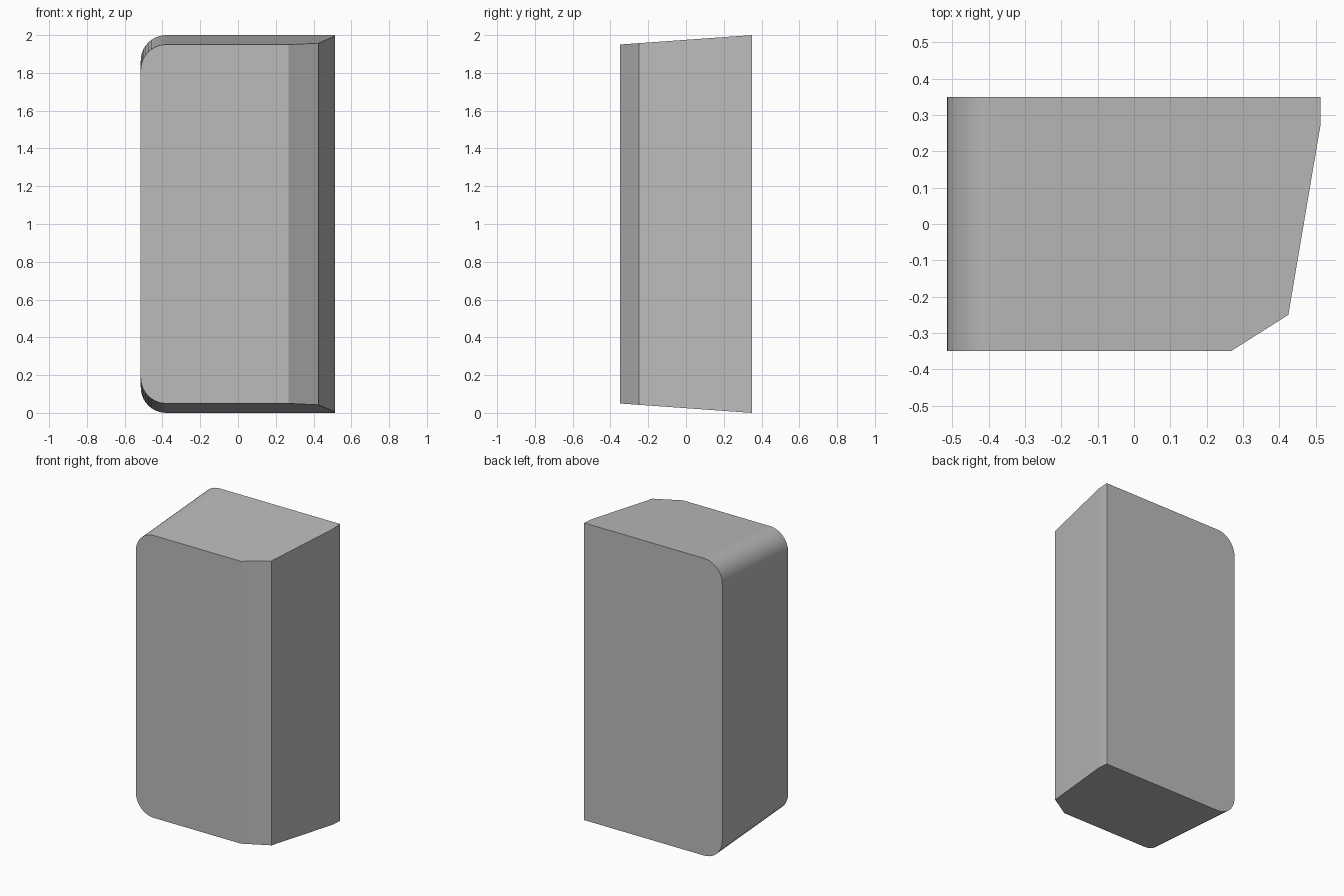
import bpy, bmesh, math

if "Cube" in bpy.data.objects:
    bpy.data.objects.remove(bpy.data.objects["Cube"], do_unlink=True)

LEFT, RADIUS, STEPS = -0.515, 0.135, 10

# Single matte grey
grey = bpy.data.materials.new("neutral grey")
grey.use_nodes = True
colour = (0.5, 0.5, 0.5, 1)
grey.diffuse_color = colour
grey.node_tree.nodes["Principled BSDF"].inputs["Base Color"].default_value = colour


def section(y, right):
    """Upright outline: square corners on one side, round ones on the other."""
    half = 0.975 + y * 0.025 / 0.35
    pts = [(right, 1 - half), (right, 1 + half)]
    for side in (1, -1):
        for i in range(STEPS + 1):
            t = i / STEPS if side > 0 else 1 - i / STEPS
            a = t * math.pi / 2
            x = LEFT + RADIUS * (1 - math.sin(a))
            z = 1 + side * (half - RADIUS + RADIUS * math.cos(a))
            pts.append((x, z))
    return [(x, y, z) for x, z in pts]


# Loft of the outline from the chamfered front to the taller back
bm = bmesh.new()
levels = [(-0.35, 0.267), (-0.25, 0.425), (0.27, 0.513), (0.35, 0.513)]
rings = [[bm.verts.new(p) for p in section(y, r)] for y, r in levels]
for a, b in zip(rings, rings[1:]):
    for i in range(len(a)):
        j = (i + 1) % len(a)
        bm.faces.new((a[i], a[j], b[j], b[i]))
bm.faces.new(rings[0])
bm.faces.new(rings[-1])
bmesh.ops.recalc_face_normals(bm, faces=bm.faces)

mesh = bpy.data.meshes.new("block_body")
bm.to_mesh(mesh)
bm.free()
mesh.materials.append(grey)
body = bpy.data.objects.new("block_body", mesh)
bpy.context.collection.objects.link(body)

# Smooth rounded edges, crisp corners
bpy.ops.object.select_all(action="DESELECT")
body.select_set(True)
bpy.context.view_layer.objects.active = body
bpy.ops.object.shade_smooth_by_angle(angle=math.radians(30))
weighted = body.modifiers.new("even_shading", "WEIGHTED_NORMAL")
weighted.keep_sharp = True
